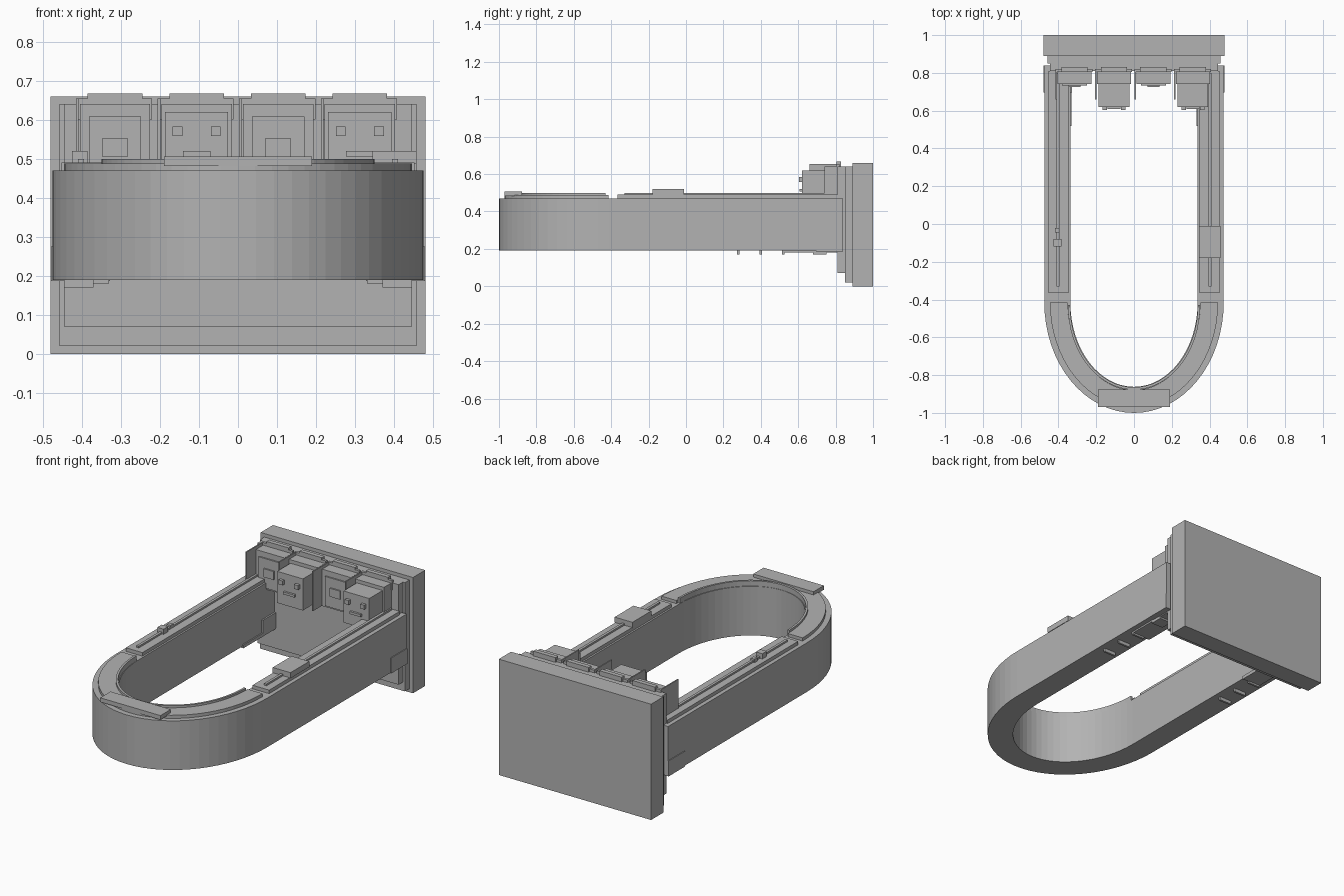
import bpy, bmesh, math

if "Cube" in bpy.data.objects:
    bpy.data.objects.remove(bpy.data.objects["Cube"])

grey = bpy.data.materials.new("plain_grey")
grey.diffuse_color = (0.45, 0.45, 0.45, 1)
grey.use_nodes = True
grey.node_tree.nodes["Principled BSDF"].inputs["Base Color"].default_value = grey.diffuse_color


def finish(name, bm):
    bmesh.ops.recalc_face_normals(bm, faces=bm.faces)
    me = bpy.data.meshes.new(name)
    bm.to_mesh(me)
    bm.free()
    me.materials.append(grey)
    ob = bpy.data.objects.new(name, me)
    bpy.context.collection.objects.link(ob)
    return ob


def box(name, x0, x1, y0, y1, z0, z1):
    bm = bmesh.new()
    bmesh.ops.create_cube(bm, size=1)
    for v in bm.verts:
        v.co = ((x0 + x1) / 2 + v.co.x * (x1 - x0),
                (y0 + y1) / 2 + v.co.y * (y1 - y0),
                (z0 + z1) / 2 + v.co.z * (z1 - z0))
    return finish(name, bm)


def arch(cy, rx, ry, back, n=32):
    """Half ellipse toward -y, with optional straight legs back to y = back."""
    pts = [(rx * math.cos(math.pi * i / n), cy - ry * math.sin(math.pi * i / n))
           for i in range(n + 1)]
    return [(rx, back)] + pts + [(-rx, back)] if back else pts


def band(name, outer, inner, z0, z1):
    """Open U-shaped band between two arches."""
    bm = bmesh.new()
    rows = [[bm.verts.new((x, y, z)) for x, y in pts]
            for pts, z in ((outer, z0), (outer, z1), (inner, z1), (inner, z0))]
    for a in range(4):
        p, q = rows[a], rows[(a + 1) % 4]
        for i in range(len(p) - 1):
            bm.faces.new((p[i], p[i + 1], q[i + 1], q[i]))
    for end in (0, -1):
        bm.faces.new([r[end] for r in rows])
    return finish(name, bm)


# Stepped back plate
box("back_plate", -0.48, 0.48, 0.89, 1.0, 0, 0.66)
box("middle_plate", -0.457, 0.457, 0.85, 0.89, 0.02, 0.64)
box("front_plate", -0.445, 0.445, 0.81, 0.85, 0.07, 0.64)

# U-shaped body and its curved top trim
band("loop_body", arch(-0.415, 0.475, 0.585, 0.84),
     arch(-0.415, 0.337, 0.447, 0.84), 0.19, 0.47)
band("curved_trim", arch(-0.415, 0.445, 0.555, None),
     arch(-0.415, 0.352, 0.464, None), 0.46, 0.488)
band("inner_rim", arch(-0.43, 0.35, 0.447, None),
     arch(-0.43, 0.338, 0.434, None), 0.46, 0.50)
box("nose_plate", -0.19, 0.19, -0.97, -0.877, 0.482, 0.506)

# Straight arm details on both sides
for s, side in ((-1, "left"), (1, "right")):
    def sbox(name, a, b, *r):
        box(side + "_" + name, min(s * a, s * b), max(s * a, s * b), *r)
    sbox("top_strip", 0.347, 0.452, -0.365, 0.81, 0.46, 0.49)
    sbox("top_ridge", 0.395, 0.41, -0.33, 0.80, 0.48, 0.50)
    sbox("arm_collar", 0.328, 0.479, 0.695, 0.84, 0.187, 0.275)
    sbox("underside_plate", 0.33, 0.445, 0.52, 0.83, 0.181, 0.20)
    sbox("underside_pad", 0.37, 0.445, 0.68, 0.75, 0.171, 0.20)
    for i in range(3):
        y = 0.28 + 0.12 * i
        sbox("underside_rib_%d" % i, 0.37, 0.445, y - 0.006, y + 0.006, 0.171, 0.20)

# Small fittings on top of the arms
box("right_top_block", 0.345, 0.457, -0.18, -0.01, 0.488, 0.52)
box("left_top_block", -0.425, -0.385, -0.12, -0.08, 0.488, 0.52)
box("left_top_knob", -0.418, -0.394, -0.045, -0.02, 0.488, 0.51)

# Four bays, alternating flat panel and protruding face block
for i, cx in enumerate((-0.315, -0.106, 0.103, 0.312)):
    n = "bay_%d_" % i
    box(n + "column", cx - 0.09, cx + 0.09, 0.74, 0.82, 0.43, 0.64)
    box(n + "top_bar", cx - 0.095, cx + 0.095, 0.805, 0.82, 0.60, 0.655)
    box(n + "cap", cx - 0.07, cx + 0.07, 0.805, 0.83, 0.64, 0.667)
    box(n + "divider", cx - 0.1, cx - 0.093, 0.66, 0.82, 0.43, 0.655)
    if i % 2 == 0:
        box(n + "panel", cx - 0.067, cx + 0.067, 0.732, 0.75, 0.44, 0.608)
        box(n + "panel_square", cx - 0.032, cx + 0.032, 0.724, 0.74, 0.505, 0.553)
    else:
        box(n + "face_block", cx - 0.081, cx + 0.081, 0.62, 0.75, 0.44, 0.62)
        for s in (-1, 1):
            ex = cx + s * 0.049
            box(n + "eye", ex - 0.0125, ex + 0.0125, 0.603, 0.63, 0.558, 0.583)
        box(n + "mouth", cx - 0.035, cx + 0.035, 0.608, 0.63, 0.506, 0.52)
